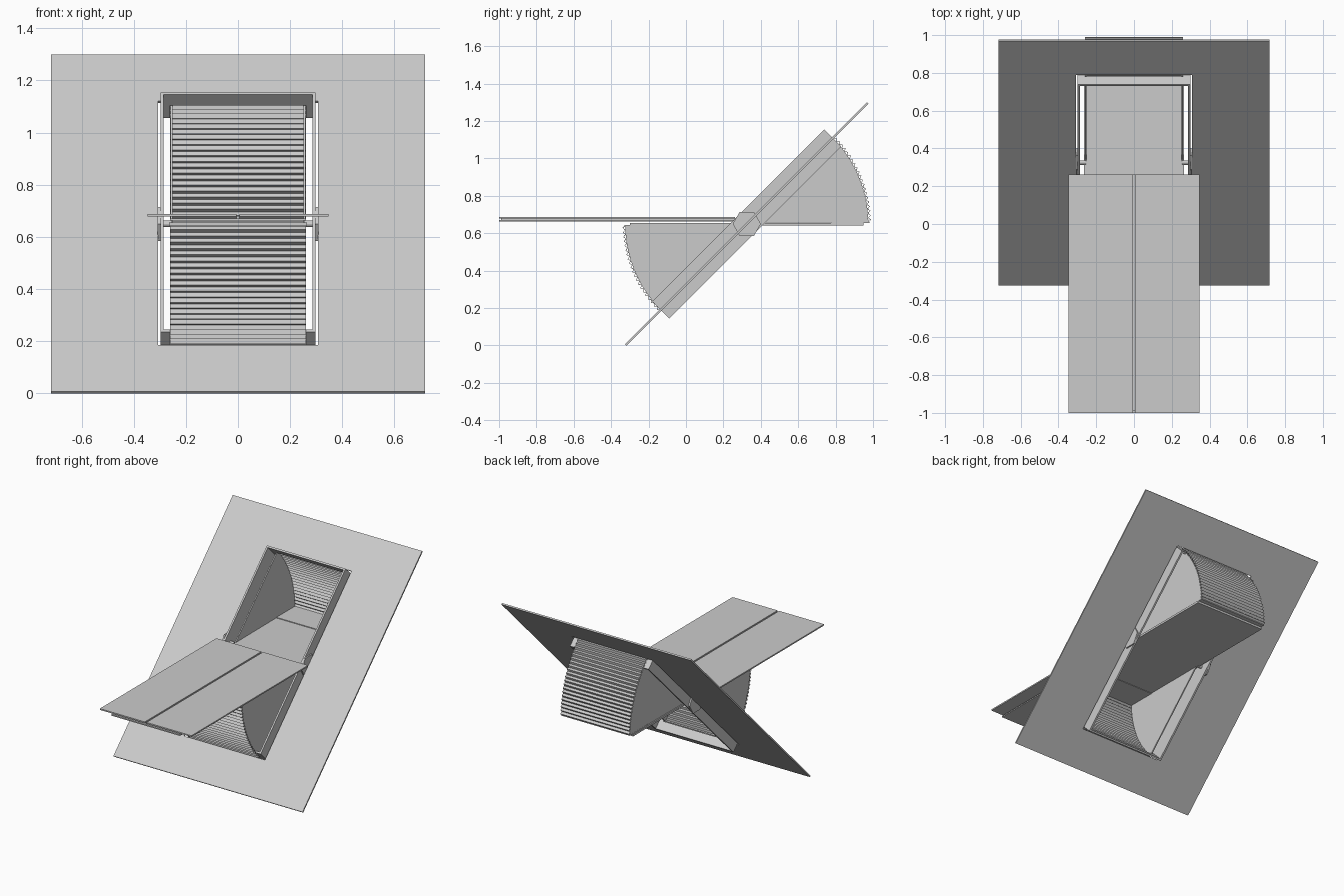
import bpy, math
from mathutils import Matrix

if "Cube" in bpy.data.objects:
    bpy.data.objects.remove(bpy.data.objects["Cube"])

PIVOT = (0, 0.325, 0.65)
TILT = Matrix.Translation(PIVOT) @ Matrix.Rotation(math.radians(45), 4, 'X')
LEVEL = Matrix.Translation(PIVOT)
HALF_TURN = Matrix.Rotation(math.pi, 4, 'X')


def mesh(name, verts, faces, mat=Matrix()):
    me = bpy.data.meshes.new(name)
    me.from_pydata(verts, [], faces)
    me.transform(mat)
    ob = bpy.data.objects.new(name, me)
    bpy.context.collection.objects.link(ob)
    return ob


def prism(name, profile, x0, x1, mat=Matrix()):
    """Extrude a (y, z) outline along x."""
    n = len(profile)
    verts = [(x, y, z) for x in (x0, x1) for y, z in profile]
    faces = [tuple(range(n - 1, -1, -1)), tuple(range(n, 2 * n))]
    faces += [(i, (i + 1) % n, n + (i + 1) % n, n + i) for i in range(n)]
    return mesh(name, verts, faces, mat)


def box(name, x, y, z, mat=Matrix()):
    return prism(name, [(y[0], z[0]), (y[1], z[0]), (y[1], z[1]), (y[0], z[1])],
                 x[0], x[1], mat)


def mirror_x(x0, x1):
    return [(-x1, -x0), (x0, x1)]


def polar(r, a):
    return (r * math.cos(a), r * math.sin(a))


# Inclined wall panel with a rectangular opening
outer = [(-.717, -.915), (.717, -.915), (.717, .915), (-.717, .915)]
inner = [(-.307, -.662), (.307, -.662), (.307, .662), (-.307, .662)]
t = 0.005
verts = [(x, u, v) for v in (-t, t) for ring in (outer, inner) for x, u in ring]
faces = []
for i in range(4):
    j = (i + 1) % 4
    faces += [(i, 4 + i, 4 + j, j), (8 + i, 8 + j, 12 + j, 12 + i),
              (i, j, 8 + j, 8 + i), (4 + i, 12 + i, 12 + j, 4 + j)]
mesh("wall_panel", verts, faces, TILT)

# Fixed frame: side rails, corner blocks, half-height end plates
for x in mirror_x(.286, .298):
    box("side_rail", x, (-.65, .65), (-.064, .064), TILT)
for turn in (Matrix(), HALF_TURN):
    box("end_plate", (-.286, .286), (.638, .65), (.004, .064), TILT @ turn)
    for x in mirror_x(.26, .286):
        box("corner_block", x, (.638, .65), (-.064, .004), TILT @ turn)

# Hexagonal pivot brackets and pins
hexagon = [polar(.075, i * math.pi / 3) for i in range(6)]
pin = [polar(.012, i * math.pi / 6) for i in range(12)]
for x in mirror_x(.298, .308):
    prism("pivot_bracket", hexagon, *x, LEVEL)
for x in mirror_x(.255, .290):
    prism("pivot_pin", pin, *x, LEVEL)

# Revolving hatch: flat deck and two quarter-like drums with pleated shells
box("hatch_deck", (-.265, .265), (-.625, .625), (-.008, .006), LEVEL)
TEETH, ARC = 21, math.radians(44)
START = math.radians(.8)
for turn in (Matrix(), HALF_TURN):
    m = LEVEL @ turn
    angles = [START + ARC * i / (2 * TEETH) for i in range(2 * TEETH + 1)]
    zigzag = [polar(.652 + .013 * (i % 2), a) for i, a in enumerate(angles)]
    n = len(zigzag)
    # thin pleated shell
    back = [polar(.648 + .013 * (i % 2), a) for i, a in enumerate(angles)]
    rows = [(x, y, z) for pts in (zigzag, back) for x in (-.26, .26) for y, z in pts]
    fs = []
    for i in range(n - 1):
        fs += [(i, i + 1, n + i + 1, n + i),
               (2 * n + i, 3 * n + i, 3 * n + i + 1, 2 * n + i + 1),
               (i, 2 * n + i, 2 * n + i + 1, i + 1),
               (n + i, n + i + 1, 3 * n + i + 1, 3 * n + i)]
    for i in (0, n - 1):
        fs.append((i, n + i, 3 * n + i, 2 * n + i))
    mesh("pleated_shell", rows, fs, m)
    # lip joining deck to shell
    box("shell_lip", (-.26, .26), (.45, .655), (.006, .011), m)
    # sector-shaped side walls
    sector = [(.01, .006)] + [polar(.65, START + ARC * i / 16) for i in range(17)]
    for x in mirror_x(.251, .259):
        prism("sector_wall", sector, *x, m)

# Forward table: two leaves over a narrower under-board
for x in mirror_x(.006, .347):
    box("table_leaf", x, (-1, .262), (.679, .688))
box("under_board", (-.26, .26), (-1, .262), (.663, .671))
box("leaf_spacer", (-.006, .006), (-.99, .262), (.671, .680))
